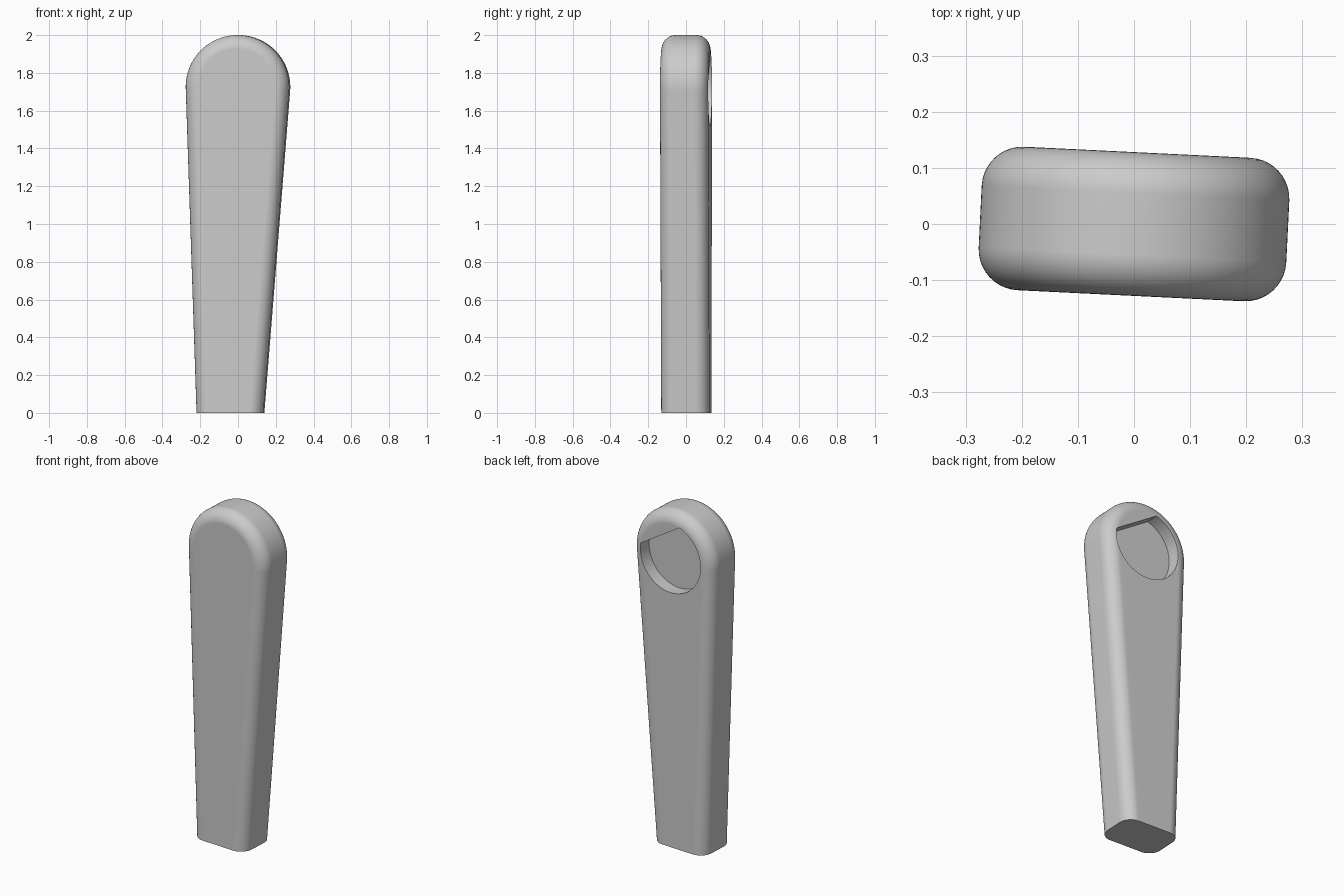
import bpy, bmesh
from math import sin, cos, pi, acos, atan2, hypot, radians

default = bpy.data.objects.get("Cube")
if default:
    bpy.data.objects.remove(default, do_unlink=True)

HALF_DEPTH, FILLET, STEPS = 0.128, 0.073, 10
RADIUS = 0.2745
CENTRE_Z = 2 - RADIUS
FOOT_LEFT, FOOT_RIGHT = 0.137, -0.217
TURN = radians(-2.8)

grey = bpy.data.materials.new("plain_grey")
grey.use_nodes = True
colour = (0.6, 0.6, 0.6, 1)
grey.diffuse_color = colour
grey.node_tree.nodes["Principled BSDF"].inputs["Base Color"].default_value = colour


def tangent_angle(foot_x, side):
    """Angle on the head circle where the straight edge from the foot touches."""
    to_foot = atan2(-CENTRE_Z, foot_x)
    return to_foot + side * acos(RADIUS / hypot(foot_x, CENTRE_Z))


def outline(inset, segments=64):
    """Tapered outline with a round head, moved inwards by inset."""
    start = tangent_angle(FOOT_LEFT, 1)
    end = tangent_angle(FOOT_RIGHT, -1) + 2 * pi
    r = RADIUS - inset
    foot = lambda a: ((r + sin(a) * CENTRE_Z) / cos(a), 0)
    angles = [start + (end - start) * i / segments for i in range(segments + 1)]
    arc = [(r * cos(a), CENTRE_Z + r * sin(a)) for a in angles]
    return [foot(start)] + arc + [foot(end)]


def loft(name, layers):
    """Join (y, points) layers into a closed solid."""
    bm = bmesh.new()
    rings = [[bm.verts.new((x, y, z)) for x, z in pts] for y, pts in layers]
    n = len(rings[0])
    for a, b in zip(rings, rings[1:]):
        for i in range(n - 1):
            bm.faces.new((a[i], a[i + 1], b[i + 1], b[i]))
    bm.faces.new(rings[0])
    bm.faces.new(rings[-1])
    # closing side: one flat face across all layers
    bm.faces.new([r[0] for r in rings] + [r[-1] for r in reversed(rings)])
    bmesh.ops.recalc_face_normals(bm, faces=bm.faces)
    mesh = bpy.data.meshes.new(name)
    bm.to_mesh(mesh)
    bm.free()
    mesh.materials.append(grey)
    obj = bpy.data.objects.new(name, mesh)
    bpy.context.collection.objects.link(obj)
    obj.rotation_euler.z = TURN
    return obj


# Handle body: rounded front and back edges, flat foot
front = []
for i in range(STEPS + 1):
    t = pi / 2 * i / STEPS
    front.append((-HALF_DEPTH + FILLET * (1 - sin(t)), FILLET * (1 - cos(t))))
front.reverse()
back = [(-y, inset) for y, inset in reversed(front)]
handle = loft("handle", [(y, outline(inset)) for y, inset in front + back])

# D-shaped socket in the back of the head
HOLE_R, HOLE_X, FLAT_DIST, FLAT_ANGLE = 0.206, 0.008, 0.134, radians(58)
half = acos(FLAT_DIST / HOLE_R)
arc = [FLAT_ANGLE + half + (2 * pi - 2 * half) * i / 56 for i in range(57)]
d_shape = [(HOLE_X + HOLE_R * cos(a), CENTRE_Z + HOLE_R * sin(a)) for a in arc]
cutter = loft("socket_cutter", [(HALF_DEPTH - 0.078, d_shape), (HALF_DEPTH + 0.1, d_shape)])
cutter.hide_render = True

cut = handle.modifiers.new("socket", "BOOLEAN")
cut.operation, cut.solver, cut.object = "DIFFERENCE", "EXACT", cutter
bpy.ops.object.select_all(action="DESELECT")
bpy.context.view_layer.objects.active = handle
handle.select_set(True)
bpy.context.view_layer.update()
bpy.ops.object.modifier_apply(modifier=cut.name)
bpy.data.objects.remove(cutter, do_unlink=True)

# Smooth fillets with crisp foot and socket rims
bpy.ops.object.shade_smooth_by_angle(angle=radians(30))
flat = handle.modifiers.new("flat_faces", "WEIGHTED_NORMAL")
flat.keep_sharp = True
